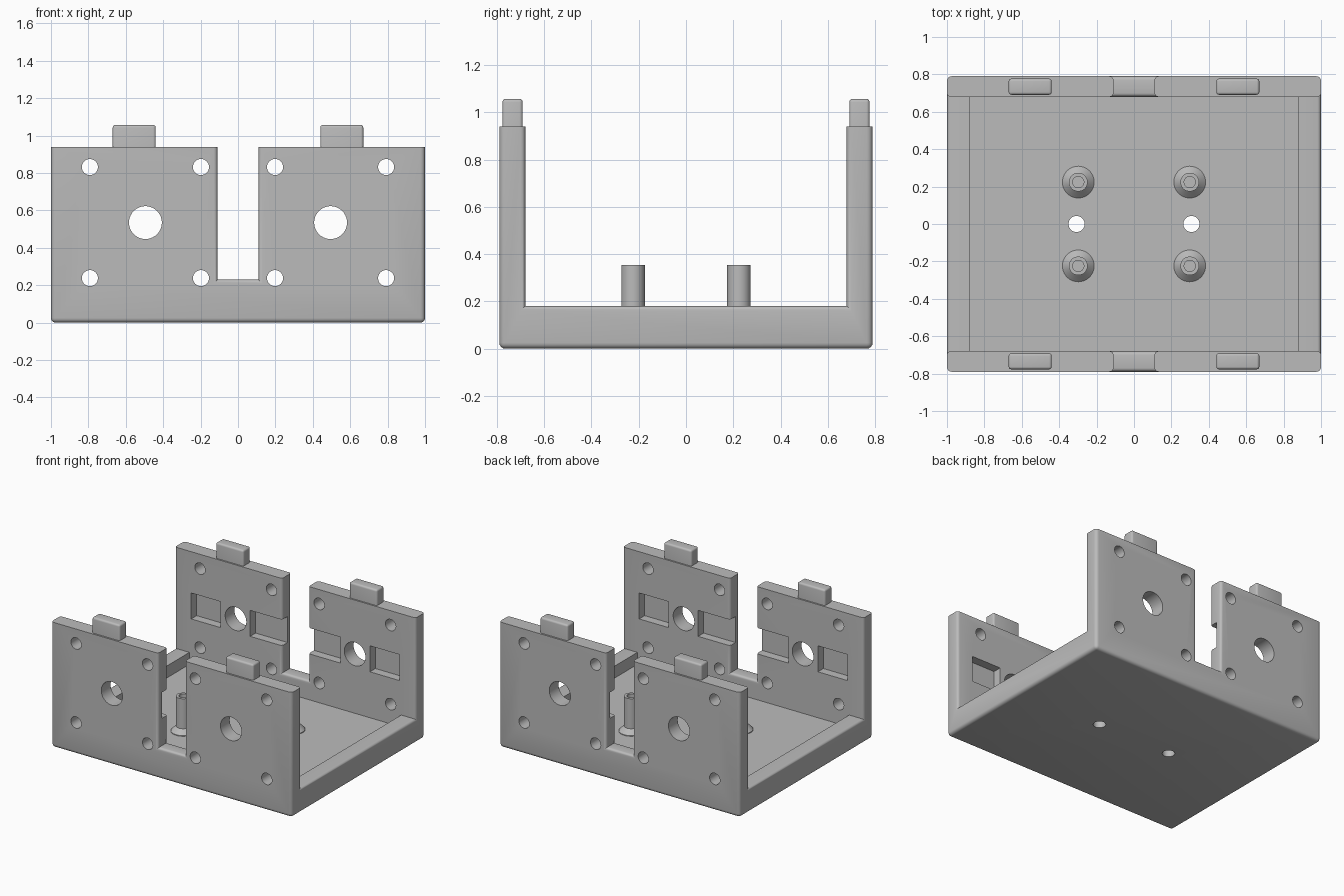
import bpy, bmesh
from math import sin, cos, pi
from mathutils import Matrix

cube = bpy.data.objects.get("Cube")
if cube:
    bpy.data.objects.remove(cube, do_unlink=True)

grey = bpy.data.materials.new("matte grey")
grey.use_nodes = True
COLOUR = (0.5, 0.5, 0.5, 1)
grey.diffuse_color = COLOUR
grey.node_tree.nodes["Principled BSDF"].inputs["Base Color"].default_value = COLOUR

# Main sizes
HX, HY, WALL_Y, WALL_TOP = 1.0, 0.79, 0.68, 0.94
RIM_X, RIM_TOP, FLOOR = 0.88, 0.18, 0.09
PANEL_X, HOLE_Z = 0.495, 0.535


def finish(name, bm):
    bmesh.ops.recalc_face_normals(bm, faces=bm.faces)
    mesh = bpy.data.meshes.new(name)
    bm.to_mesh(mesh)
    bm.free()
    mesh.materials.append(grey)
    ob = bpy.data.objects.new(name, mesh)
    bpy.context.collection.objects.link(ob)
    return ob


def box(name, lo, hi, bevel=0.0, pick=lambda e: True):
    bm = bmesh.new()
    bmesh.ops.create_cube(bm, size=1)
    for v in bm.verts:
        v.co = [lo[i] if v.co[i] < 0 else hi[i] for i in range(3)]
    if bevel:
        bmesh.ops.bevel(bm, geom=[e for e in bm.edges if pick(e)], offset=bevel,
                        segments=4, profile=0.5, affect='EDGES')
    return finish(name, bm)


def cylinder(name, centre, radius, length, along_y=False):
    bm = bmesh.new()
    m = Matrix.Translation(centre)
    if along_y:
        m = m @ Matrix.Rotation(pi / 2, 4, 'X')
    bmesh.ops.create_cone(bm, cap_ends=True, segments=40, radius1=radius,
                          radius2=radius, depth=length, matrix=m)
    return finish(name, bm)


def flared_slot(name, along_x, t0, t1, half, bottom, r=0.02):
    """Slot cutter whose ends flare out, leaving rounded edges."""
    arc = [(r - r * sin(a), r - r * cos(a)) for a in [pi / 8 * i for i in range(5)]]
    rings = [(t0 - 0.05, r)] + [(t0 + d, e) for d, e in reversed(arc)]
    rings += [(t1 - d, e) for d, e in arc] + [(t1 + 0.05, r)]
    bm = bmesh.new()
    loops = []
    for t, e in rings:
        w, b = half + e, bottom - e
        pts = [(-w, b), (w, b), (w, 1.3), (-w, 1.3)]
        loops.append([bm.verts.new((t, s, z) if along_x else (s, t, z)) for s, z in pts])
    for a, b in zip(loops, loops[1:]):
        for i in range(4):
            j = (i + 1) % 4
            bm.faces.new((a[i], a[j], b[j], b[i]))
    bm.faces.new(loops[0])
    bm.faces.new(loops[-1])
    return finish(name, bm)


def activate(ob):
    bpy.ops.object.select_all(action='DESELECT')
    ob.select_set(True)
    bpy.context.view_layer.objects.active = ob


def smooth(ob):
    activate(ob)
    bpy.ops.object.shade_smooth_by_angle(angle=0.55)


# Bracket body: a block rounded at the bottom and the upright corners
body = box("bracket_body", (-HX, -HY, 0), (HX, HY, WALL_TOP), 0.025,
           lambda e: min(v.co.z for v in e.verts) < 0.01)

# Open channel between the walls, then the sunken floor
cutters = [
    flared_slot("channel_cutter", True, -HX, HX, WALL_Y, RIM_TOP),
    box("floor_cutter", (-RIM_X, -WALL_Y, FLOOR), (RIM_X, WALL_Y, 0.5)),
]
# Central notch in each wall
for t0, t1 in ((WALL_Y, HY), (-HY, -WALL_Y)):
    cutters.append(flared_slot("notch_cutter", False, t0, t1, 0.11, 0.23))
# Shallow recesses inside the walls, beside the large holes
for x0, x1 in ((-0.865, -0.62), (-0.375, 0.375), (0.62, 0.865)):
    cutters.append(box("recess_cutter", (x0, -0.745, 0.435), (x1, 0.745, 0.63)))
# Large holes, corner screw holes and floor holes
for side in (-1, 1):
    cutters.append(cylinder("large_hole_cutter", (side * PANEL_X, 0, HOLE_Z), 0.088, 2, True))
    cutters.append(cylinder("floor_hole_cutter", (side * 0.307, 0, 0), 0.043, 0.5))
    for dx in (-0.297, 0.297):
        for dz in (-0.297, 0.297):
            cutters.append(cylinder("screw_hole_cutter",
                                    (side * PANEL_X + dx, 0, HOLE_Z + dz), 0.043, 2, True))

activate(body)
for c in cutters:
    mod = body.modifiers.new("cut", 'BOOLEAN')
    mod.operation, mod.solver, mod.object = 'DIFFERENCE', 'EXACT', c
    bpy.ops.object.modifier_apply(modifier=mod.name)
    bpy.data.objects.remove(c, do_unlink=True)
smooth(body)


def standoff(name, x, y):
    """Hollow post with a conical foot, revolved from a profile."""
    bm = bmesh.new()
    pts = [(0.085, 0.08), (0.085, 0.095), (0.05, 0.13), (0.05, 0.355),
           (0.03, 0.355), (0.03, 0.1), (0, 0.1)]
    vs = [bm.verts.new((r, 0, z)) for r, z in pts]
    edges = [bm.edges.new(p) for p in zip(vs, vs[1:])]
    bmesh.ops.spin(bm, geom=vs + edges, cent=(0, 0, 0), axis=(0, 0, 1),
                   angle=2 * pi, steps=36)
    bmesh.ops.remove_doubles(bm, verts=bm.verts, dist=0.0001)
    bmesh.ops.translate(bm, verts=bm.verts, vec=(x, y, 0))
    smooth(finish(name, bm))


# Locating tabs on the wall tops, and standoffs on the floor
for sx, xname in ((-1, "right"), (1, "left")):
    for sy, yname in ((-1, "front"), (1, "back")):
        x, y = sx * 0.555, sy * 0.734
        tab = box(f"{yname}_{xname}_tab", (x - 0.115, y - 0.043, WALL_TOP - 0.03),
                  (x + 0.115, y + 0.043, 1.057), 0.014,
                  lambda e: max(v.co.z for v in e.verts) > 1)
        smooth(tab)
        standoff(f"{yname}_{xname}_standoff", sx * 0.298, sy * 0.224)
